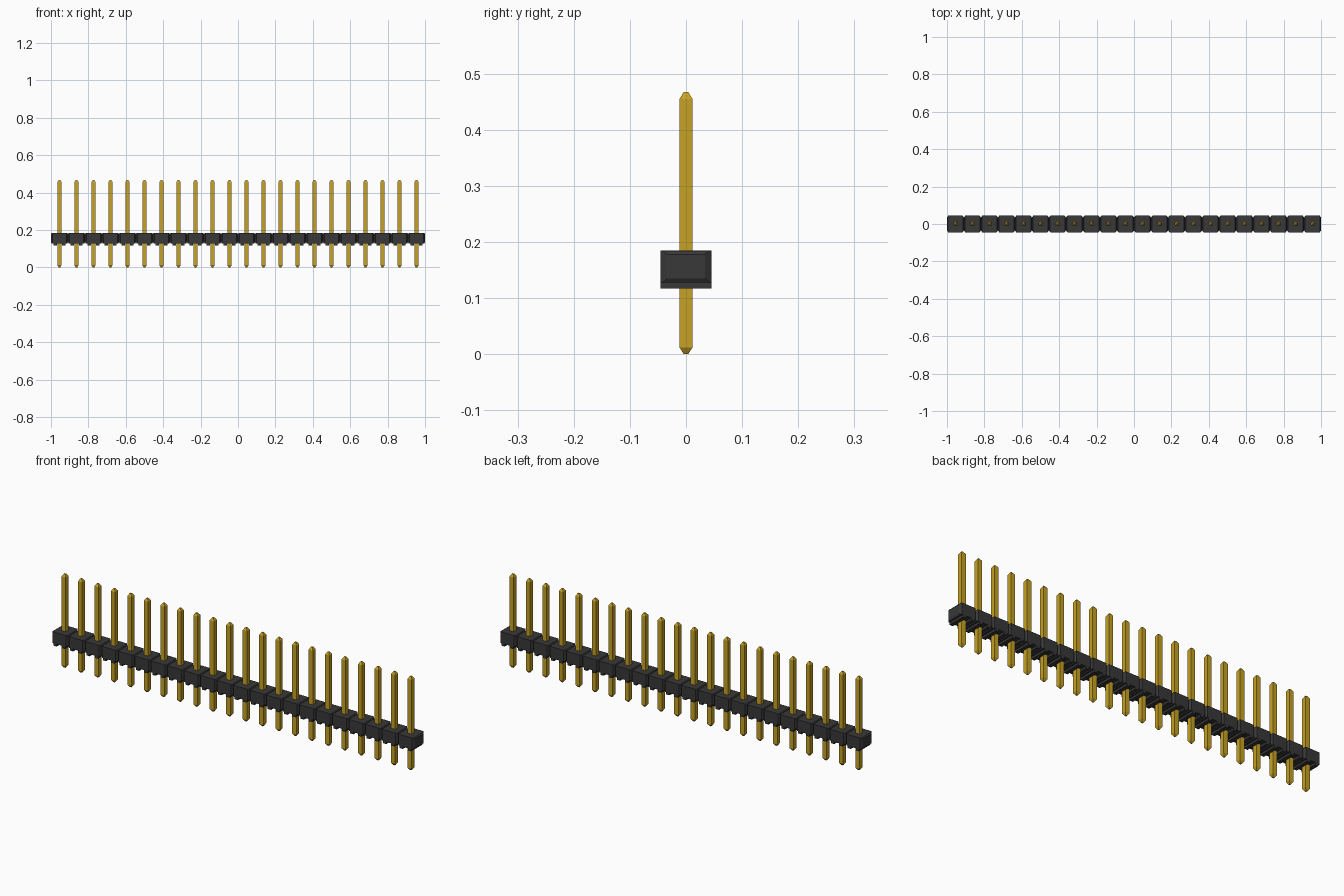
import bpy
import bmesh

if "Cube" in bpy.data.objects:
    bpy.data.objects.remove(bpy.data.objects["Cube"], do_unlink=True)

COUNT = 22
PITCH = 2 / COUNT
FIRST = -1 + PITCH / 2


def material(name, color, roughness):
    mat = bpy.data.materials.new(name)
    mat.use_nodes = True
    mat.diffuse_color = color
    bsdf = mat.node_tree.nodes["Principled BSDF"]
    bsdf.inputs["Base Color"].default_value = color
    bsdf.inputs["Roughness"].default_value = roughness
    return mat


def loft(bm, rings):
    """Join matching rings of points and cap both ends."""
    loops = [[bm.verts.new(p) for p in ring] for ring in rings]
    for a, b in zip(loops, loops[1:]):
        for i in range(len(a)):
            j = (i + 1) % len(a)
            bm.faces.new((a[i], a[j], b[j], b[i]))
    bm.faces.new(loops[0][::-1])
    bm.faces.new(loops[-1])


def x_ring(x, y, low, high):
    return [(x, -y, low), (x, y, low), (x, y, high), (x, -y, high)]


def z_ring(z, r):
    return [(-r, -r, z), (r, -r, z), (r, r, z), (-r, r, z)]


def repeated(name, bm, mat):
    """Make an object and repeat it along the row."""
    bmesh.ops.recalc_face_normals(bm, faces=bm.faces)
    mesh = bpy.data.meshes.new(name)
    bm.to_mesh(mesh)
    bm.free()
    mesh.materials.append(mat)
    obj = bpy.data.objects.new(name, mesh)
    bpy.context.collection.objects.link(obj)
    obj.location.x = FIRST
    row = obj.modifiers.new("row", "ARRAY")
    row.count = COUNT
    row.use_relative_offset = False
    row.use_constant_offset = True
    row.constant_offset_displace = (PITCH, 0, 0)
    return obj


black = material("black plastic", (0.04, 0.04, 0.04, 1), 0.6)
gold = material("gold plating", (0.57, 0.36, 0.018, 1), 0.4)

# Housing blocks with bevelled ends
half = [(PITCH / 2, 0.034, 0.135, 0.178),
        (0.041, 0.041, 0.128, 0.184),
        (0.038, 0.045, 0.128, 0.185)]
bm = bmesh.new()
loft(bm, [x_ring(-x, y, lo, hi) for x, y, lo, hi in half]
     + [x_ring(x, y, lo, hi) for x, y, lo, hi in reversed(half)])
repeated("housing", bm, black)

# Standoff feet on both sides of each pin
bm = bmesh.new()
for side in (-1, 1):
    loft(bm, [x_ring(side * x, 0.045, 0.117, 0.128) for x in (0.014, 0.032)])
repeated("standoff_feet", bm, black)

# Square pins with tapered tips
bm = bmesh.new()
loft(bm, [z_ring(0, 0.004), z_ring(0.012, 0.0115),
          z_ring(0.455, 0.0115), z_ring(0.467, 0.004)])
repeated("pins", bm, gold)
